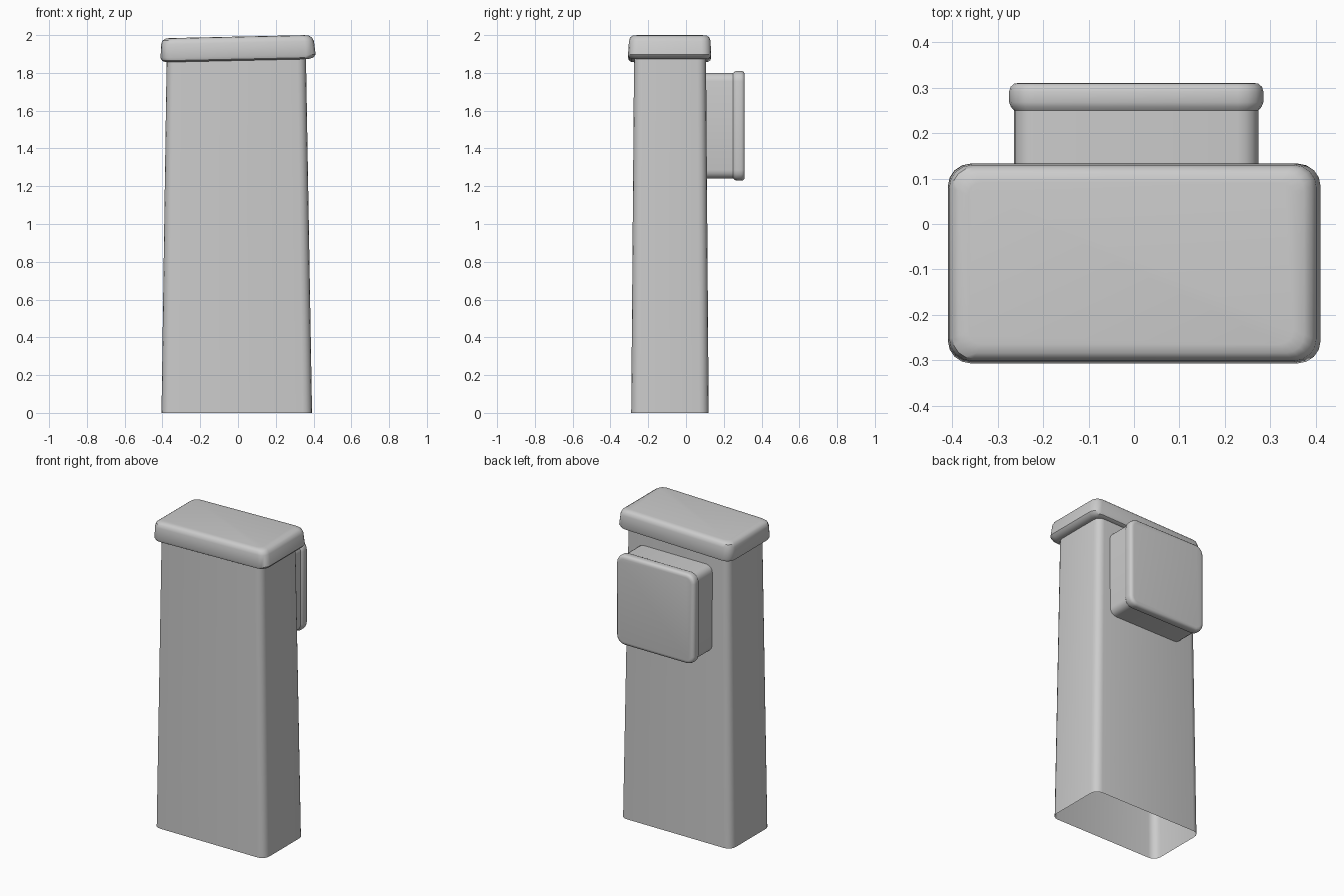
import bpy, bmesh, math

if "Cube" in bpy.data.objects:
    bpy.data.objects.remove(bpy.data.objects["Cube"])


def ring(x0, x1, y0, y1, r, z, tilt=0.0, n=4):
    """Rounded rectangle at height z, sloping up towards +x."""
    pts = []
    corners = [(x1 - r, y1 - r), (x0 + r, y1 - r), (x0 + r, y0 + r), (x1 - r, y0 + r)]
    for k, (cx, cy) in enumerate(corners):
        for i in range(n + 1):
            a = math.pi / 2 * (k + i / n)
            x, y = cx + r * math.cos(a), cy + r * math.sin(a)
            pts.append((x, y, z + tilt * x))
    return pts


def loft(name, rings, close_end=True):
    """Skin a stack of rings, optionally closing the last one."""
    bm = bmesh.new()
    loops = [[bm.verts.new(p) for p in pts] for pts in rings]
    n = len(loops[0])
    for a, b in zip(loops, loops[1:]):
        for i in range(n):
            j = (i + 1) % n
            bm.faces.new((a[i], a[j], b[j], b[i]))
    if close_end:
        bm.faces.new(loops[-1])
    bmesh.ops.recalc_face_normals(bm, faces=bm.faces)
    mesh = bpy.data.meshes.new(name)
    bm.to_mesh(mesh)
    bm.free()
    ob = bpy.data.objects.new(name, mesh)
    bpy.context.collection.objects.link(ob)
    bpy.ops.object.select_all(action='DESELECT')
    ob.select_set(True)
    bpy.context.view_layer.objects.active = ob
    bpy.ops.object.shade_smooth_by_angle(angle=math.radians(35))
    return ob


# Tapered hollow column, open underneath
TILT = 0.022
loft("column", [
    ring(-0.405, 0.392, -0.29, 0.12, 0.05, 0.0),
    ring(-0.378, 0.36, -0.275, 0.106, 0.045, 1.865, TILT),
], close_end=False)

# Sloping rounded cap: (x0, x1, y0, y1, corner radius, height)
cap = [
    (-0.378, 0.36, -0.275, 0.106, 0.045, 1.865),
    (-0.385, 0.375, -0.288, 0.115, 0.045, 1.865),
    (-0.402, 0.399, -0.302, 0.129, 0.05, 1.873),
    (-0.410, 0.411, -0.307, 0.133, 0.05, 1.888),
    (-0.407, 0.402, -0.302, 0.130, 0.05, 1.960),
    (-0.400, 0.391, -0.296, 0.124, 0.045, 1.979),
    (-0.386, 0.375, -0.284, 0.112, 0.04, 1.989),
    (-0.365, 0.350, -0.265, 0.092, 0.03, 1.992),
]
loft("cap", [ring(*s, tilt=TILT) for s in cap])

# Square box on the back: profile of (outward offset, y distance)
box = [(0.0, 0.09), (0.0, 0.25), (0.007, 0.258), (0.011, 0.268),
       (0.011, 0.292), (0.008, 0.302), (0.0, 0.309), (-0.012, 0.311)]
rings = []
for o, y in box:
    flat = ring(-0.264 - o, 0.274 + o, 1.24 - o, 1.80 + o, 0.045 + o, 0.0)
    rings.append([(x, y, z) for x, z, _ in flat])
loft("back_box", rings)
